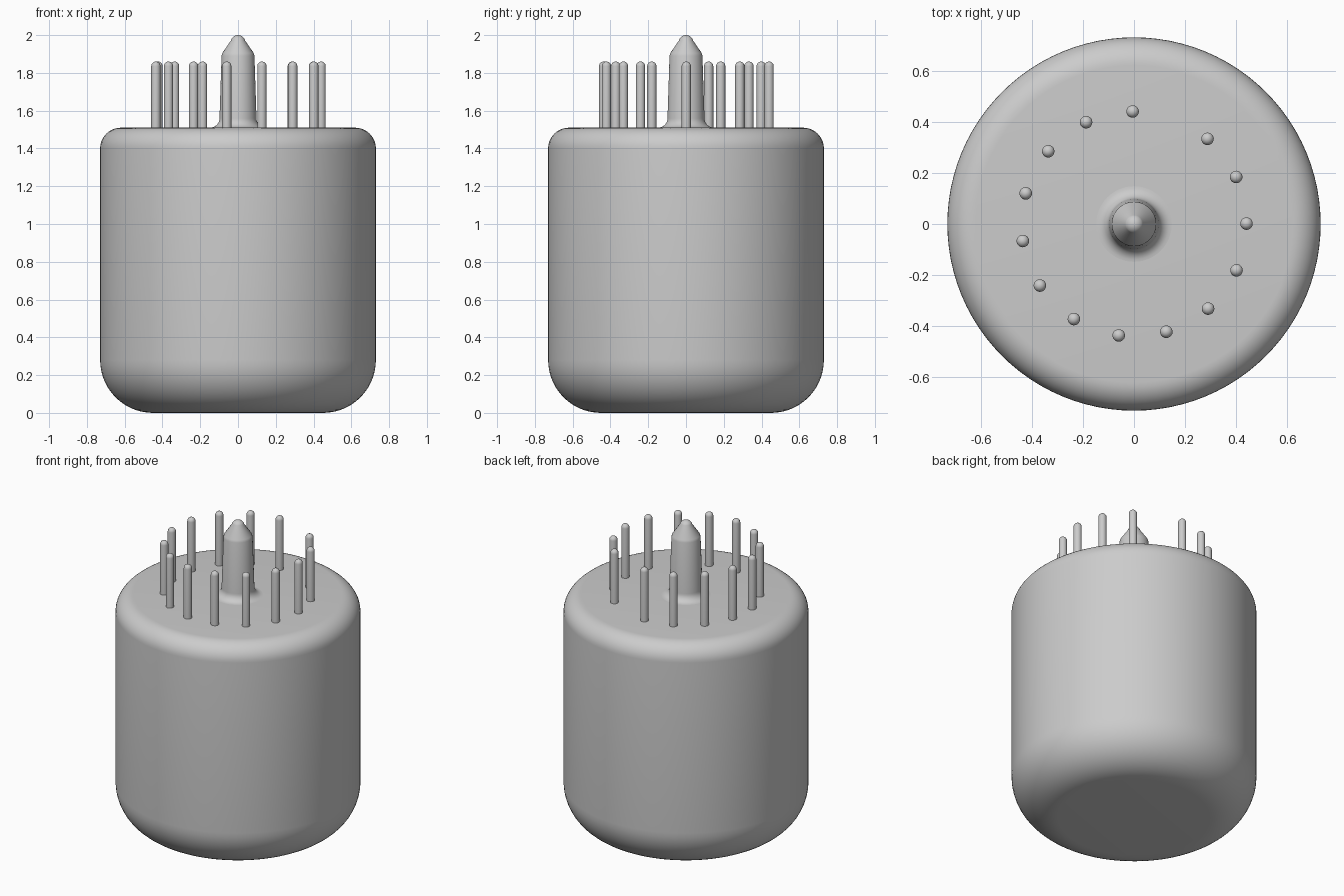
import bpy, bmesh, math

cube = bpy.data.objects.get("Cube")
if cube:
    bpy.data.objects.remove(cube, do_unlink=True)

grey = bpy.data.materials.new("plain_grey")
grey.use_nodes = True
COLOUR = (0.6, 0.6, 0.6, 1)
grey.diffuse_color = COLOUR
grey.node_tree.nodes["Principled BSDF"].inputs["Base Color"].default_value = COLOUR


def arc(cx, cz, r, start, end, steps):
    """Profile points on an arc, angles in degrees."""
    angles = [math.radians(start + (end - start) * i / steps) for i in range(steps + 1)]
    return [(cx + r * math.cos(a), cz + r * math.sin(a)) for a in angles]


def lathe(name, profile, sides, location=(0, 0, 0)):
    """Spin a (radius, height) profile around the z axis."""
    bm = bmesh.new()
    verts = [bm.verts.new((r, 0, z)) for r, z in profile]
    edges = [bm.edges.new(pair) for pair in zip(verts, verts[1:])]
    bmesh.ops.spin(bm, geom=verts + edges, cent=(0, 0, 0), axis=(0, 0, 1),
                   angle=math.tau, steps=sides, use_merge=True)
    bmesh.ops.remove_doubles(bm, verts=bm.verts, dist=1e-5)
    bmesh.ops.recalc_face_normals(bm, faces=bm.faces)
    mesh = bpy.data.meshes.new(name)
    bm.to_mesh(mesh)
    bm.free()
    obj = bpy.data.objects.new(name, mesh)
    obj.location = location
    bpy.context.collection.objects.link(obj)
    mesh.materials.append(grey)
    bpy.ops.object.select_all(action="DESELECT")
    obj.select_set(True)
    bpy.context.view_layer.objects.active = obj
    bpy.ops.object.shade_smooth_by_angle(angle=math.radians(35))
    return obj


# Body: cylinder with a wide bottom fillet and a tighter top fillet
R, TOP = 0.73, 1.51
lathe("body", [(0, 0)] + arc(R - 0.28, 0.28, 0.28, -90, 0, 14)
      + arc(R - 0.11, TOP - 0.11, 0.11, 0, 90, 10) + [(0, TOP)], 96)

# Centre post: flared foot, slight taper, conical rounded tip
lathe("centre_post", [(0, TOP - 0.02), (0.145, TOP - 0.02)]
      + arc(0.148, TOP + 0.05, 0.05, 270, 180, 8)
      + [(0.087, 1.89), (0.083, 1.905), (0.037, 1.972)]
      + arc(0, 1.96, 0.04, 30, 90, 6), 48)

# Pins: evenly stepped ring with one wider gap
PIN_R, PIN_H = 0.0245, 0.36
pin_profile = [(0, 0), (PIN_R, 0)] + arc(0, PIN_H - PIN_R, PIN_R, 0, 90, 6)
for i in range(14):
    a = math.radians(90.7 + 24.5 * i)
    lathe(f"pin_{i + 1}", pin_profile, 20,
          (0.44 * math.cos(a), 0.44 * math.sin(a), TOP - 0.01))
